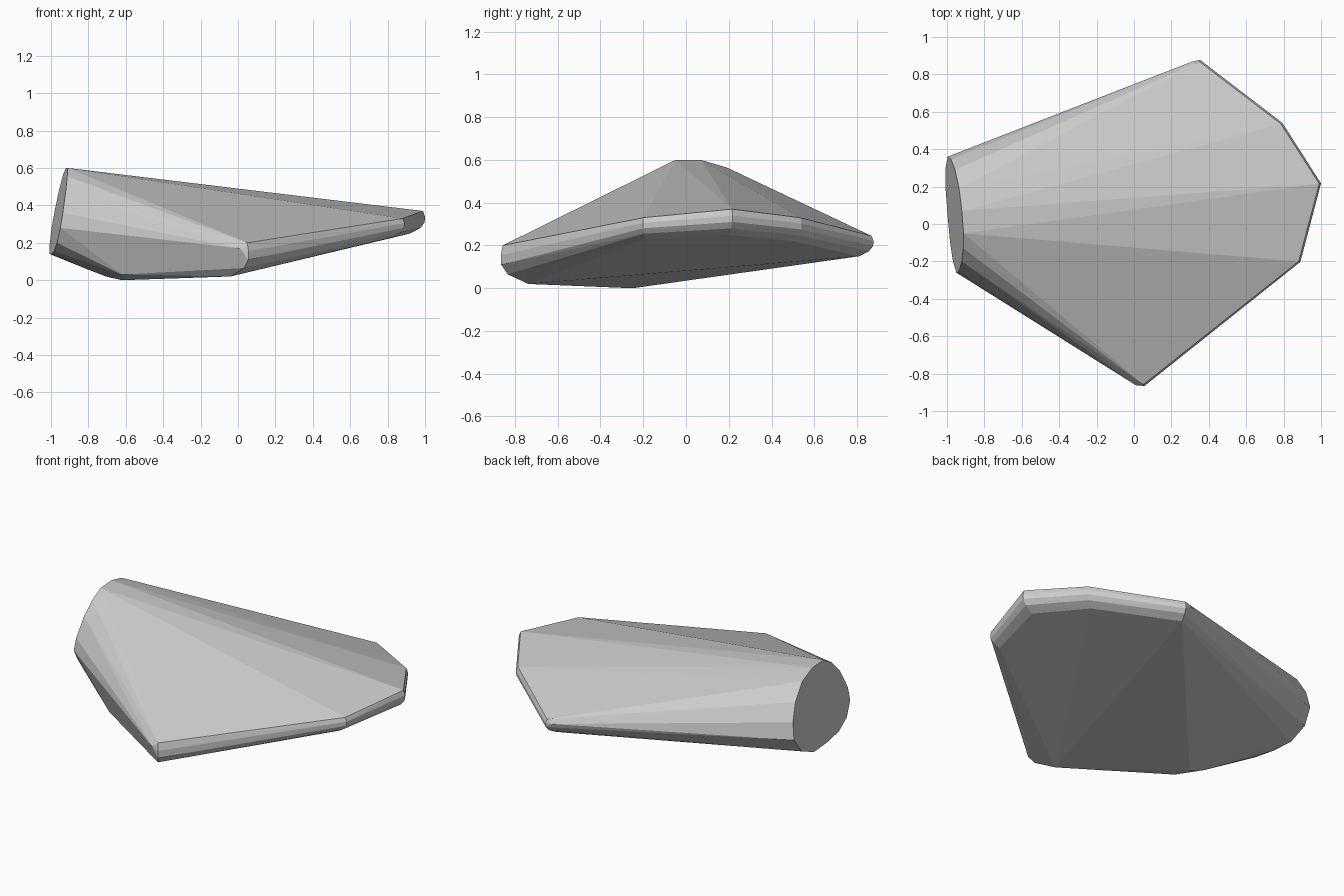
import bpy, bmesh
from mathutils import Vector

if "Cube" in bpy.data.objects:
    bpy.data.objects.remove(bpy.data.objects["Cube"])

points = []

# Tilted flat end: outline in y/z, laid on a slanted plane
end_outline = [(-.05, .60), (.07, .60), (.19, .565), (.29, .48), (.345, .38),
               (.36, .28), (.30, .19), (.18, .14), (.04, .14), (-.10, .155),
               (-.20, .20), (-.26, .28), (-.255, .36), (-.20, .48), (-.13, .555)]
for y, z in end_outline:
    points.append(Vector((-1.017 - .075 * y + .17 * z, y, z)))

# Thin rounded rim: each corner has a top point, depth and bottom inset
rim_corners = [((.05, -.858, .20), .18, .15),
               ((.88, -.20, .33), .10, .05),
               ((.99, .215, .37), .12, .07),
               ((.785, .535, .33), .11, .06),
               ((.35, .868, .245), .095, .06)]
rim_profile = [(0, 0), (-.01, .25), (-.008, .5), (.2, .75), (1, 1)]
for top, depth, inset in rim_corners:
    top = Vector(top)
    inward = Vector((-top.x, -top.y, 0)).normalized()
    if top.y < -.8:
        inward = Vector((-.6, .8, 0))
    for shift, drop in rim_profile:
        offset = shift * inset if shift > 0 else shift
        points.append(top + inward * offset - Vector((0, 0, depth * drop)))

# Blunted front and back corners
points += [Vector(p) for p in [(.01, -.862, .17), (.31, .868, .225), (.055, -.85, .13)]]

# Rounded belly below the flat end
points += [Vector(p) for p in [(-.62, -.25, 0), (-.70, -.22, .018),
                               (-.81, -.12, .06), (-.62, -.38, .03)]]

# Wrap everything in one faceted convex body
bm = bmesh.new()
for p in points:
    bm.verts.new(p)
hull = bmesh.ops.convex_hull(bm, input=bm.verts)
spare = {v for v in hull["geom_interior"] + hull["geom_unused"]
         if isinstance(v, bmesh.types.BMVert)}
bmesh.ops.delete(bm, geom=list(spare), context='VERTS')
bmesh.ops.dissolve_limit(bm, angle_limit=.01, verts=bm.verts, edges=bm.edges)
bmesh.ops.recalc_face_normals(bm, faces=bm.faces)
mesh = bpy.data.meshes.new("faceted_stone")
bm.to_mesh(mesh)
bm.free()
stone = bpy.data.objects.new("faceted_stone", mesh)
bpy.context.collection.objects.link(stone)
